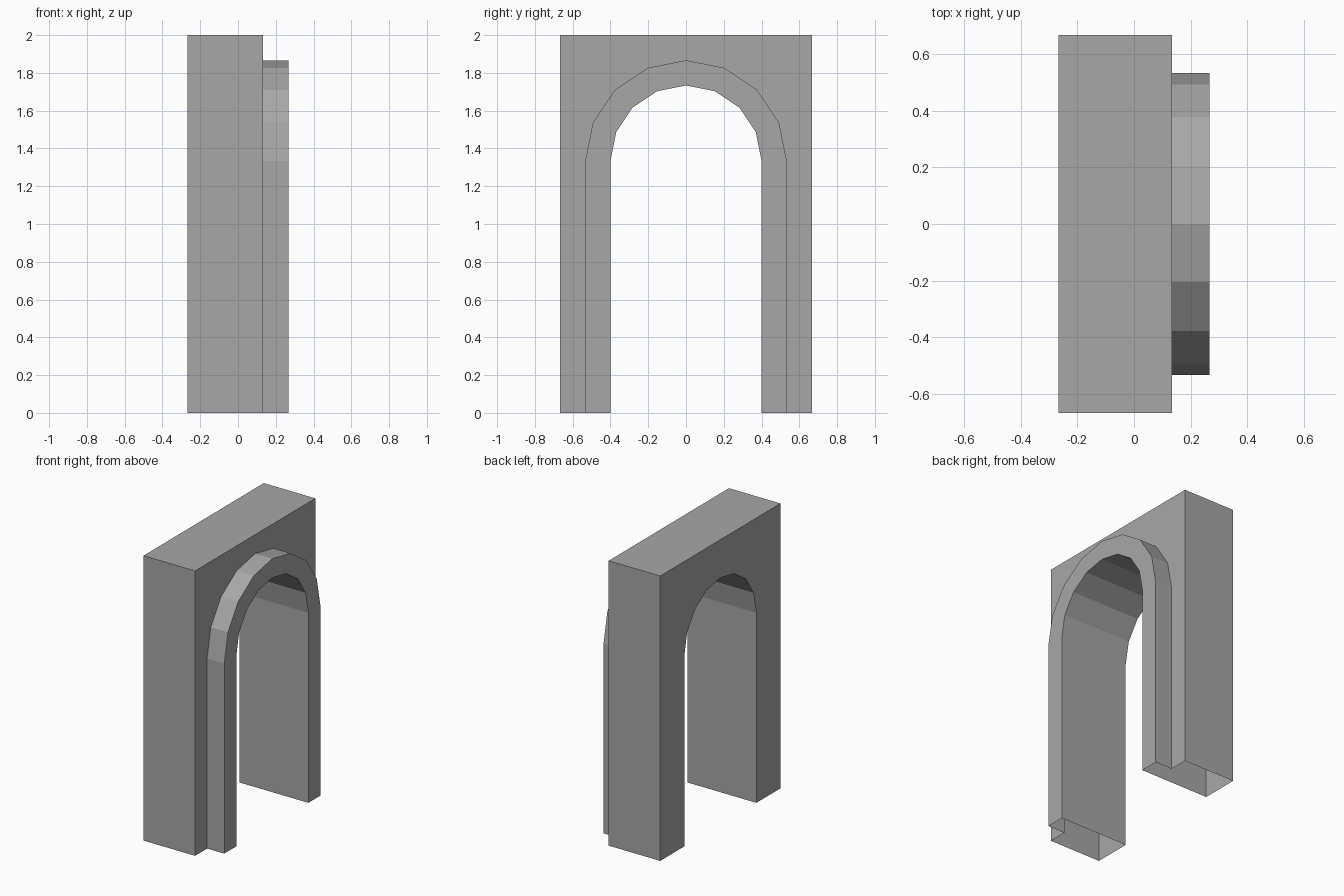
import bpy
import bmesh
from math import cos, sin, pi

cube = bpy.data.objects.get("Cube")
if cube:
    bpy.data.objects.remove(cube, do_unlink=True)

UNIT = 2 / 15            # module that all sizes are multiples of
HEIGHT = 2.0
SPRING = 10 * UNIT       # height where the arch starts to curve
SEGMENTS = 8
BACK, FACE, FRONT = -2 * UNIT, UNIT, 2 * UNIT

stone = bpy.data.materials.new("grey stone")
stone.use_nodes = True
grey = (0.39, 0.39, 0.39, 1)
stone.diffuse_color = grey
stone.node_tree.nodes["Principled BSDF"].inputs["Base Color"].default_value = grey


def arch_profile(radius):
    """Open (y, z) outline: up the left leg, over the curve, down the right leg."""
    curve = [(-radius * cos(pi * i / SEGMENTS), SPRING + radius * sin(pi * i / SEGMENTS))
             for i in range(SEGMENTS + 1)]
    return [(-radius, 0)] + curve + [(radius, 0)]


def box_profile(half):
    return [(-half, 0), (-half, HEIGHT), (half, HEIGHT), (half, 0)]


def add_face(bm, points, flip):
    bm.faces.new([bm.verts.new(p) for p in (points[::-1] if flip else points)])


def add_band(bm, outer, inner, x, faces_forward):
    """Flat face between two outlines."""
    add_face(bm, [(x, y, z) for y, z in outer + inner[::-1]], faces_forward)


def add_sweep(bm, profile, x0, x1, faces_out):
    """Wall of quads along an outline, with open feet."""
    for (ya, za), (yb, zb) in zip(profile, profile[1:]):
        add_face(bm, [(x0, ya, za), (x0, yb, zb), (x1, yb, zb), (x1, ya, za)], faces_out)


def finish(bm, name):
    bmesh.ops.remove_doubles(bm, verts=bm.verts, dist=0.0001)
    mesh = bpy.data.meshes.new(name)
    bm.to_mesh(mesh)
    bm.free()
    mesh.materials.append(stone)
    obj = bpy.data.objects.new(name, mesh)
    bpy.context.collection.objects.link(obj)


opening = arch_profile(3 * UNIT)
trim_edge = arch_profile(4 * UNIT)
block = box_profile(5 * UNIT)

# Wall block: back, front around the trim, sides and top
bm = bmesh.new()
add_band(bm, block, opening, BACK, False)
add_band(bm, block, trim_edge, FACE, True)
add_sweep(bm, block, BACK, FACE, True)
finish(bm, "wall_block")

# Raised arch trim, with the lining that runs through the wall
bm = bmesh.new()
add_band(bm, trim_edge, opening, FRONT, True)
add_sweep(bm, trim_edge, FACE, FRONT, True)
add_sweep(bm, opening, BACK, FRONT, False)
finish(bm, "arch_trim")
